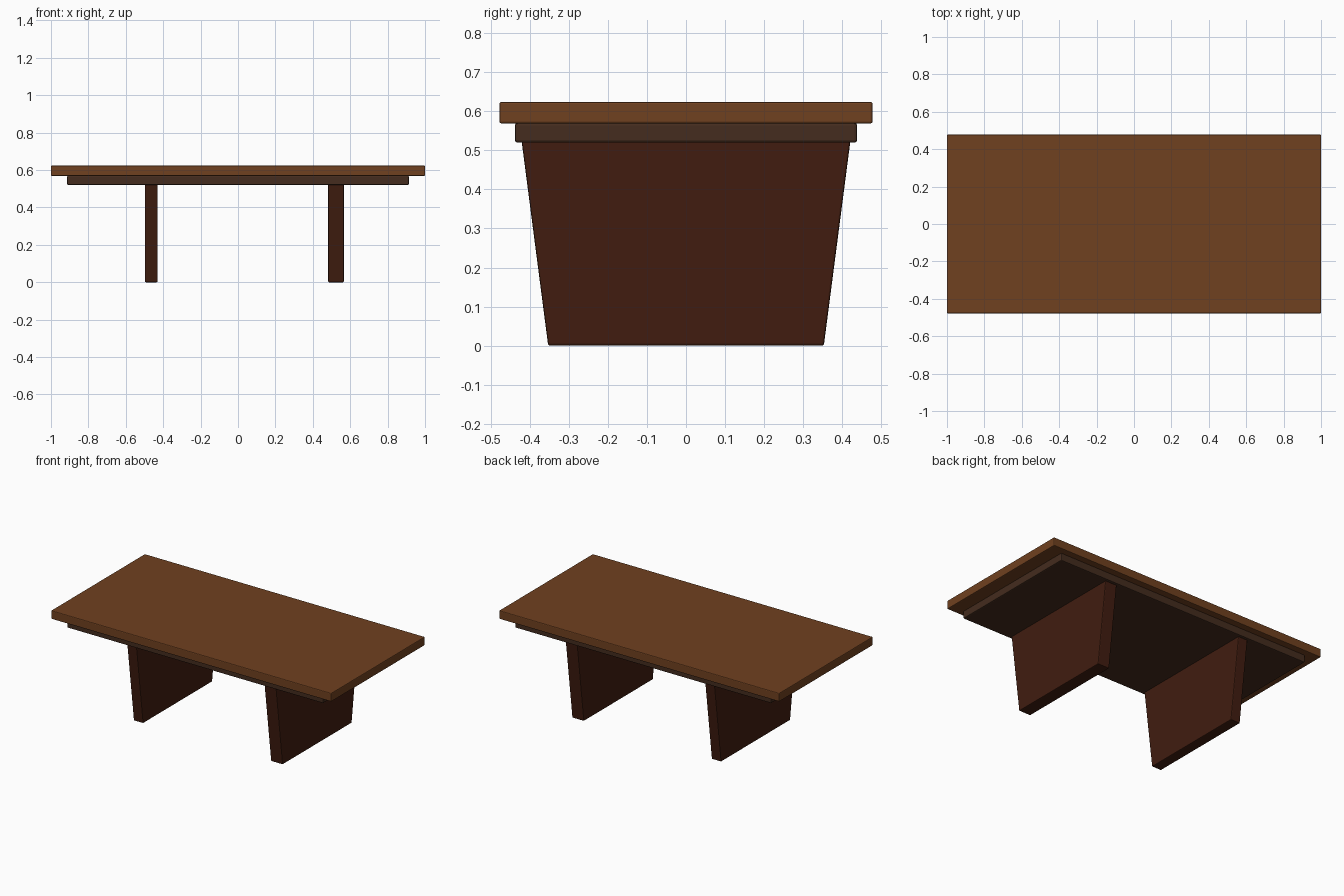
import bpy, bmesh

if "Cube" in bpy.data.objects:
    bpy.data.objects.remove(bpy.data.objects["Cube"])


def material(name, rgb):
    mat = bpy.data.materials.new(name)
    mat.diffuse_color = (*rgb, 1)
    mat.use_nodes = True
    mat.node_tree.nodes["Principled BSDF"].inputs["Base Color"].default_value = mat.diffuse_color
    return mat


def slab(name, x0, x1, z0, z1, half_bottom, half_top, mat, bevel):
    """Box between x0..x1 and z0..z1 whose half depth can taper with height."""
    bm = bmesh.new()
    bmesh.ops.create_cube(bm, size=1)
    for v in bm.verts:
        upper = v.co.z > 0
        half = half_top if upper else half_bottom
        v.co = (x1 if v.co.x > 0 else x0,
                half if v.co.y > 0 else -half,
                z1 if upper else z0)
    mesh = bpy.data.meshes.new(name)
    bm.to_mesh(mesh)
    bm.free()
    mesh.materials.append(mat)
    obj = bpy.data.objects.new(name, mesh)
    bpy.context.collection.objects.link(obj)
    mod = obj.modifiers.new("soft_edges", 'BEVEL')
    mod.width = bevel
    mod.segments = 2
    return obj


top_wood = material("top_wood", (0.16, 0.052, 0.014))
apron_wood = material("apron_wood", (0.058, 0.025, 0.013))
leg_wood = material("leg_wood", (0.052, 0.012, 0.005))

# Table top and the smaller slab below it
slab("table_top", -1.0, 1.0, 0.569, 0.624, 0.478, 0.478, top_wood, 0.005)
slab("under_slab", -0.913, 0.913, 0.52, 0.57, 0.438, 0.438, apron_wood, 0.006)

# Tapered panel legs, the right one slightly thicker
for name, x0, x1 in (("left_leg", -0.498, -0.43), ("right_leg", 0.482, 0.566)):
    slab(name, x0, x1, 0.0, 0.524, 0.353, 0.421, leg_wood, 0.005)
